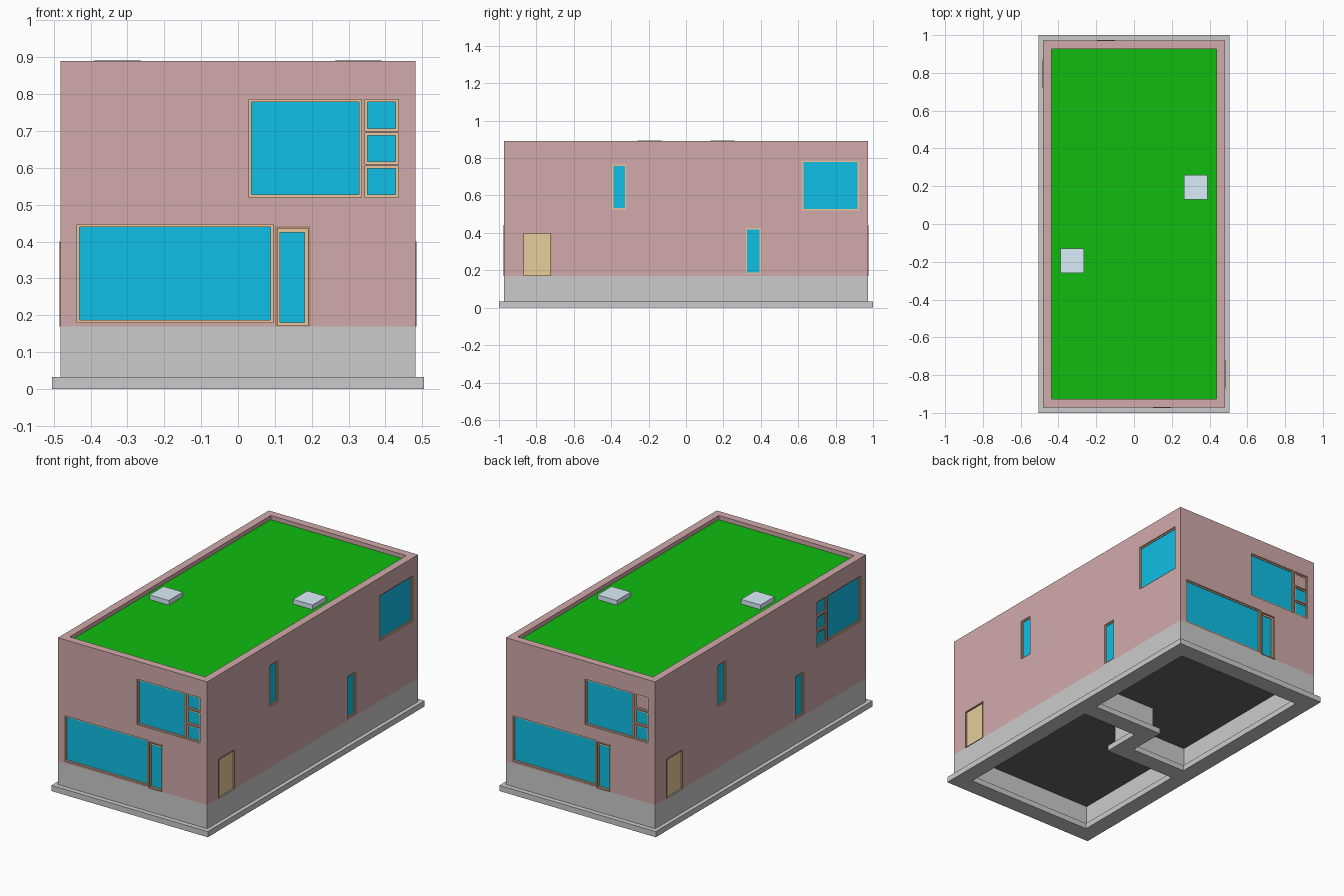
import bpy, bmesh
from math import radians
from mathutils import Matrix

if "Cube" in bpy.data.objects:
    bpy.data.objects.remove(bpy.data.objects["Cube"])


def material(name, r, g, b):
    m = bpy.data.materials.new(name)
    m.diffuse_color = (r, g, b, 1)
    m.use_nodes = True
    m.node_tree.nodes["Principled BSDF"].inputs["Base Color"].default_value = m.diffuse_color
    return m


PINK = material("wall_pink", .64, .40, .40)
GREEN = material("roof_green", .005, .50, .005)
BLUE = material("glass_blue", .005, .52, .79)
TAN = material("frame_tan", .85, .56, .32)
BROWN = material("casing_brown", .45, .28, .18)
DOOR = material("door_tan", .80, .62, .33)
PALE = material("skylight_pale", .70, .85, .95)
DARK = material("floor_dark", .12, .13, .14)


def rect(x0, x1, y0, y1):
    return [(x0, y0), (x1, y0), (x1, y1), (x0, y1)]


def prism(name, loops, z0, z1, mat=None, matrix=Matrix()):
    """Extrude an outline (first loop) with optional holes (other loops)."""
    bm = bmesh.new()
    edges = []
    for loop in loops:
        vs = [bm.verts.new((x, y, z0)) for x, y in loop]
        edges += [bm.edges.new((vs[i - 1], vs[i])) for i in range(len(vs))]
    bmesh.ops.triangle_fill(bm, edges=edges, use_beauty=True, normal=(0, 0, 1))
    ext = bmesh.ops.extrude_face_region(bm, geom=bm.faces[:])
    top = [v for v in ext["geom"] if isinstance(v, bmesh.types.BMVert)]
    bmesh.ops.translate(bm, verts=top, vec=(0, 0, z1 - z0))
    bmesh.ops.recalc_face_normals(bm, faces=bm.faces[:])
    bm.transform(matrix)
    me = bpy.data.meshes.new(name)
    bm.to_mesh(me)
    bm.free()
    if mat:
        me.materials.append(mat)
    ob = bpy.data.objects.new(name, me)
    bpy.context.scene.collection.objects.link(ob)
    return ob


def rooms(w):
    """Two interlocking unit outlines, w = half thickness of the walls."""
    X, Y, s = .4595 - w, .9495 - w, .115
    a = [(-X, -Y), (X, -Y), (X, s - w), (w, s - w), (w, -s - w), (-X, -s - w)]
    return [a, [(-x, -y) for x, y in a]]


# Footing, foundation and shell
OUTER = rect(-.482, .482, -.972, .972)
INNER = rect(-.437, .437, -.927, .927)
prism("footing", [rect(-.505, .505, -1, 1)] + rooms(.05), 0, .033)
prism("foundation", [OUTER] + rooms(.0225), .033, .17)
walls = prism("outer_walls", [OUTER, INNER], .17, .89, PINK)
prism("ground_floor", [INNER], .162, .18, DARK)
prism("roof", [INNER], .84, .866, GREEN)

# Stepped wall between the two units
w, s = .0225, .115
half = [(-.437, -s - w), (w, -s - w), (w, s - w), (.437, s - w)]
prism("party_wall", [half + [(-x, -y) for x, y in half]], .17, .85, PINK)

# Skylights
for k in (1, -1):
    xs, ys = sorted((.265 * k, .39 * k)), sorted((.13 * k, .26 * k))
    prism("skylight", [rect(*xs, *ys)], .86, .893, PALE)

# Openings: cut through the shell, then filled with frames and panes
cutters = []


def facade(turn, dist):
    """Wall plane: local x along the wall, y up, z outward."""
    return (Matrix.Rotation(radians(turn), 4, 'Z') @ Matrix.Translation((0, -dist, 0))
            @ Matrix.Rotation(radians(90), 4, 'X'))


def inset(r, d):
    return (r[0] + d, r[1] - d, r[2] + d, r[3] - d)


def cut(m, r):
    cutters.append(prism("opening_cutter", [rect(*r)], -.07, .02, None, m))


def window(m, r, pane=BLUE):
    cut(m, r)
    i = inset(r, .007)
    prism("window_frame", [rect(*r), rect(*i)], -.035, -.006, TAN, m)
    prism("window_pane", [rect(*i)], -.025, -.011, pane, m)


def small_stack(m, u0, u1, panes=(BLUE, BLUE, BLUE)):
    for z, pane in zip((.52, .61, .70), panes):
        window(m, (u0, u1, z, z + .085), pane)


def front_door(m):
    r, d, g = (.1, .197, .17, .442), (.107, .19, .172, .435), (.114, .181, .18, .425)
    cut(m, (r[0], r[1], .165, r[3]))
    prism("door_casing", [rect(*r), rect(*d)], -.045, .003, BROWN, m)
    prism("door_leaf", [rect(*d), rect(*g)], -.035, -.006, TAN, m)
    prism("door_glass", [rect(*g)], -.025, -.011, BLUE, m)


def side_door(m):
    r = (-.87, -.72, .17, .40)
    i = (-.866, -.724, .171, .396)
    cut(m, (r[0], r[1], .165, r[3]))
    prism("side_door_casing", [rect(*r), rect(*i)], -.045, .003, BROWN, m)
    prism("side_door", [rect(*i)], -.035, -.008, DOOR, m)


for turn in (0, 180):
    # Short end facade
    m = facade(turn, .972)
    window(m, (-.437, .095, .18, .446))
    window(m, (.03, .335, .52, .785))
    small_stack(m, .345, .435, (BLUE, BLUE, PINK if turn else BLUE))
    front_door(m)
    # Long side facade
    m = facade(turn + 90, .482)
    window(m, (.62, .925, .52, .785))
    window(m, (-.395, -.32, .525, .765))
    window(m, (.32, .40, .18, .425))
    side_door(m)
    if turn:
        small_stack(m, .52, .61)

# Cut the openings and discard the cutters
helpers = bpy.data.collections.new("cutters")
bpy.context.scene.collection.children.link(helpers)
for c in cutters:
    c.hide_render = True
    bpy.context.scene.collection.objects.unlink(c)
    helpers.objects.link(c)
mod = walls.modifiers.new("openings", 'BOOLEAN')
mod.operation = 'DIFFERENCE'
mod.solver = 'EXACT'
mod.operand_type = 'COLLECTION'
mod.collection = helpers
bpy.context.view_layer.objects.active = walls
bpy.ops.object.modifier_apply(modifier=mod.name)
for c in cutters:
    bpy.data.objects.remove(c)
bpy.data.collections.remove(helpers)
